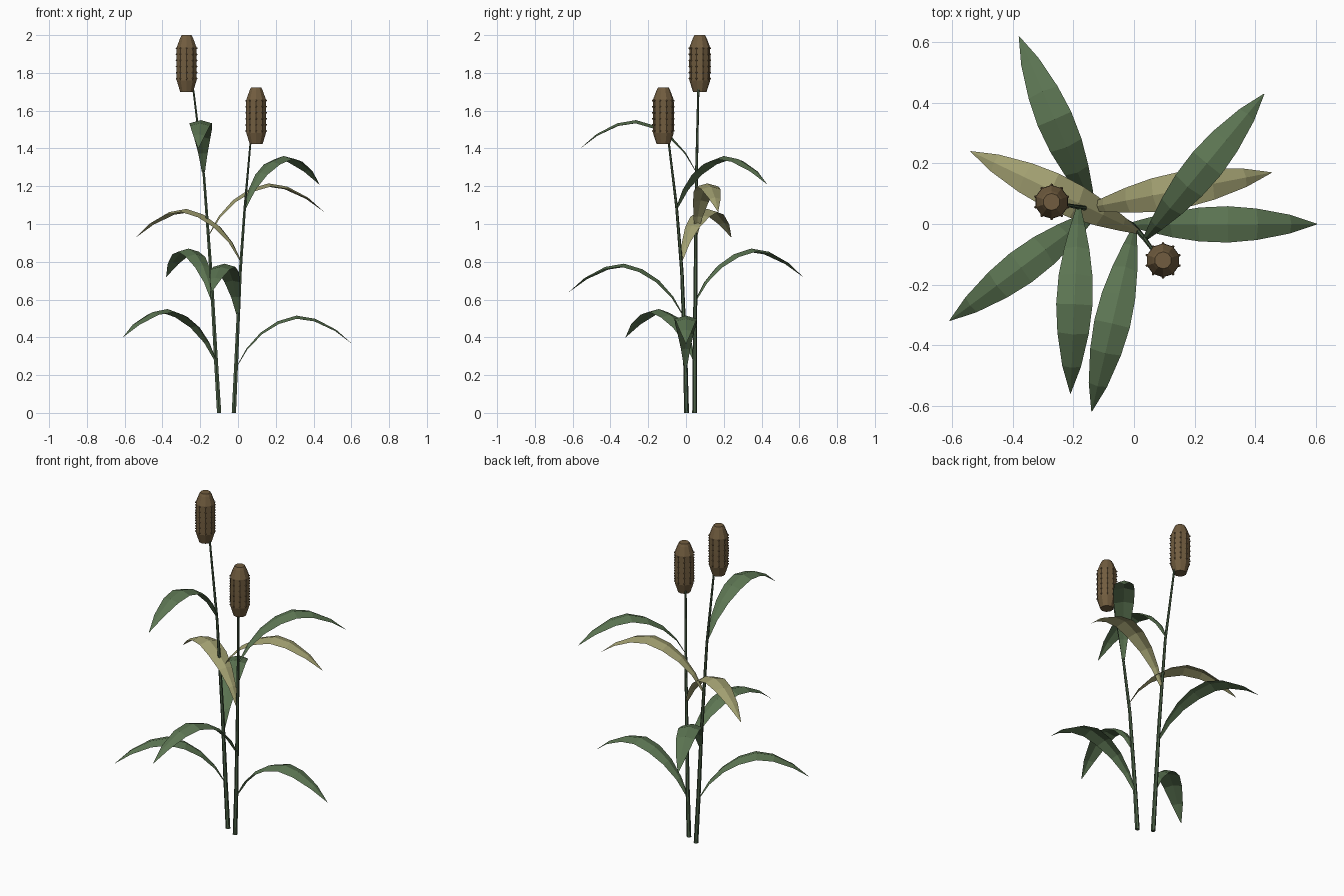
import bpy, bmesh, math
from mathutils import Vector, Matrix

if "Cube" in bpy.data.objects:
    bpy.data.objects.remove(bpy.data.objects["Cube"])


def material(name, rgb):
    m = bpy.data.materials.new(name)
    m.diffuse_color = (*rgb, 1)
    m.use_nodes = True
    m.node_tree.nodes["Principled BSDF"].inputs["Base Color"].default_value = m.diffuse_color
    return m


GREEN = material("leaf green", (0.107, 0.178, 0.085))
STRAW = material("dry leaf", (0.36, 0.35, 0.165))
STEM = material("stem green", (0.07, 0.115, 0.06))
BROWN = material("seed brown", (0.165, 0.108, 0.05))


def finish(bm, name, mat):
    me = bpy.data.meshes.new(name)
    bm.to_mesh(me)
    bm.free()
    me.materials.append(mat)
    ob = bpy.data.objects.new(name, me)
    bpy.context.collection.objects.link(ob)
    return ob


def tube(bm, rings, sides):
    """Skin horizontal rings given as (centre, radius), capped at both ends."""
    loops = []
    for c, r in rings:
        loops.append([bm.verts.new(c + Vector((r * math.cos(a), r * math.sin(a), 0)))
                      for a in (2 * math.pi * (i + 0.5) / sides for i in range(sides))])
    for a, b in zip(loops, loops[1:]):
        for i in range(sides):
            j = (i + 1) % sides
            bm.faces.new((a[i], a[j], b[j], b[i]))
    bm.faces.new(loops[0][::-1])
    bm.faces.new(loops[-1])


def on_path(path, z):
    """Point on a stem path at height z."""
    for a, b in zip(path, path[1:]):
        if z <= b[2]:
            return Vector(a).lerp(Vector(b), (z - a[2]) / (b[2] - a[2]))
    return Vector(path[-1])


def stem(name, path):
    bm = bmesh.new()
    top = path[-1][2]
    tube(bm, [(Vector(p), 0.013 - 0.008 * p[2] / top) for p in path], 6)
    finish(bm, name, STEM)


def seed_head(name, centre):
    c = Vector(centre)
    bm = bmesh.new()
    profile = [(-0.15, 0.036), (-0.09, 0.055), (0.0, 0.056), (0.085, 0.055),
               (0.135, 0.036), (0.15, 0.028)]
    n = 10
    tube(bm, [(c + Vector((0, 0, z)), r) for z, r in profile], n)
    # rows of small seed bumps
    for i in range(n):
        a = 2 * math.pi * (i + 0.5) / n
        for k in range(6):
            p = c + Vector((0.056 * math.cos(a), 0.056 * math.sin(a), -0.08 + 0.032 * k))
            bmesh.ops.create_icosphere(bm, subdivisions=1, radius=0.005,
                                       matrix=Matrix.Translation(p))
    finish(bm, name, BROWN)


# Arched blade: distance out, height, half width
BLADE = [(0, 0, 0.008), (0.055, 0.10, 0.024), (0.13, 0.185, 0.042), (0.22, 0.245, 0.056),
         (0.32, 0.275, 0.060), (0.42, 0.258, 0.052), (0.53, 0.20, 0.031), (0.615, 0.125, 0.001)]


def leaf(name, base, tip, mat):
    d = Vector((tip[0] - base.x, tip[1] - base.y, 0))
    scale = d.length / BLADE[-1][0]
    d.normalize()
    side = Vector((-d.y, d.x, 0))
    bm = bmesh.new()
    rows = []
    for i, (h, z, w) in enumerate(BLADE):
        # edges fold down, square to the blade's direction
        a, b = BLADE[max(i - 1, 0)], BLADE[min(i + 1, len(BLADE) - 1)]
        t = (d * (b[0] - a[0]) + Vector((0, 0, b[1] - a[1]))).normalized()
        down = side.cross(t) if side.cross(t).z < 0 else -side.cross(t)
        mid = base + d * h * scale + Vector((0, 0, z))
        rows.append([bm.verts.new(mid + side * w * s + down * w * 0.28 * abs(s))
                     for s in (-1, 0, 1)])
    for a, b in zip(rows, rows[1:]):
        for k in (0, 1):
            bm.faces.new((a[k], b[k], b[k + 1], a[k + 1]))
    bmesh.ops.recalc_face_normals(bm, faces=bm.faces)
    if sum(f.normal.z for f in bm.faces) < 0:
        bmesh.ops.reverse_faces(bm, faces=bm.faces)
    finish(bm, name, mat)


TALL = [(-0.10, 0.046, 0), (-0.118, 0.047, 0.3), (-0.14, 0.05, 0.7), (-0.18, 0.055, 1.25),
        (-0.235, 0.065, 1.7), (-0.265, 0.072, 1.85)]
SHORT = [(-0.022, 0.003, 0), (-0.008, -0.004, 0.3), (0.012, -0.022, 0.75), (0.036, -0.05, 1.09),
         (0.065, -0.09, 1.42), (0.09, -0.112, 1.55)]

stem("tall_stem", TALL)
stem("short_stem", SHORT)
seed_head("tall_seed_head", (-0.272, 0.073, 1.85))
seed_head("short_seed_head", (0.096, -0.12, 1.573))

# Leaves: stem, attachment height, tip in plan, colour
for i, (path, z, tip, mat) in enumerate([
        (TALL, 0.275, (-0.61, -0.32), GREEN),
        (TALL, 0.595, (-0.38, 0.62), GREEN),
        (TALL, 0.94, (0.455, 0.17), STRAW),
        (TALL, 1.275, (-0.21, -0.56), GREEN),
        (SHORT, 0.24, (0.605, 0.0), GREEN),
        (SHORT, 0.515, (-0.14, -0.62), GREEN),
        (SHORT, 0.805, (-0.54, 0.24), STRAW),
        (SHORT, 1.085, (0.43, 0.43), GREEN)]):
    leaf(f"leaf_{i + 1}", on_path(path, z), tip, mat)
